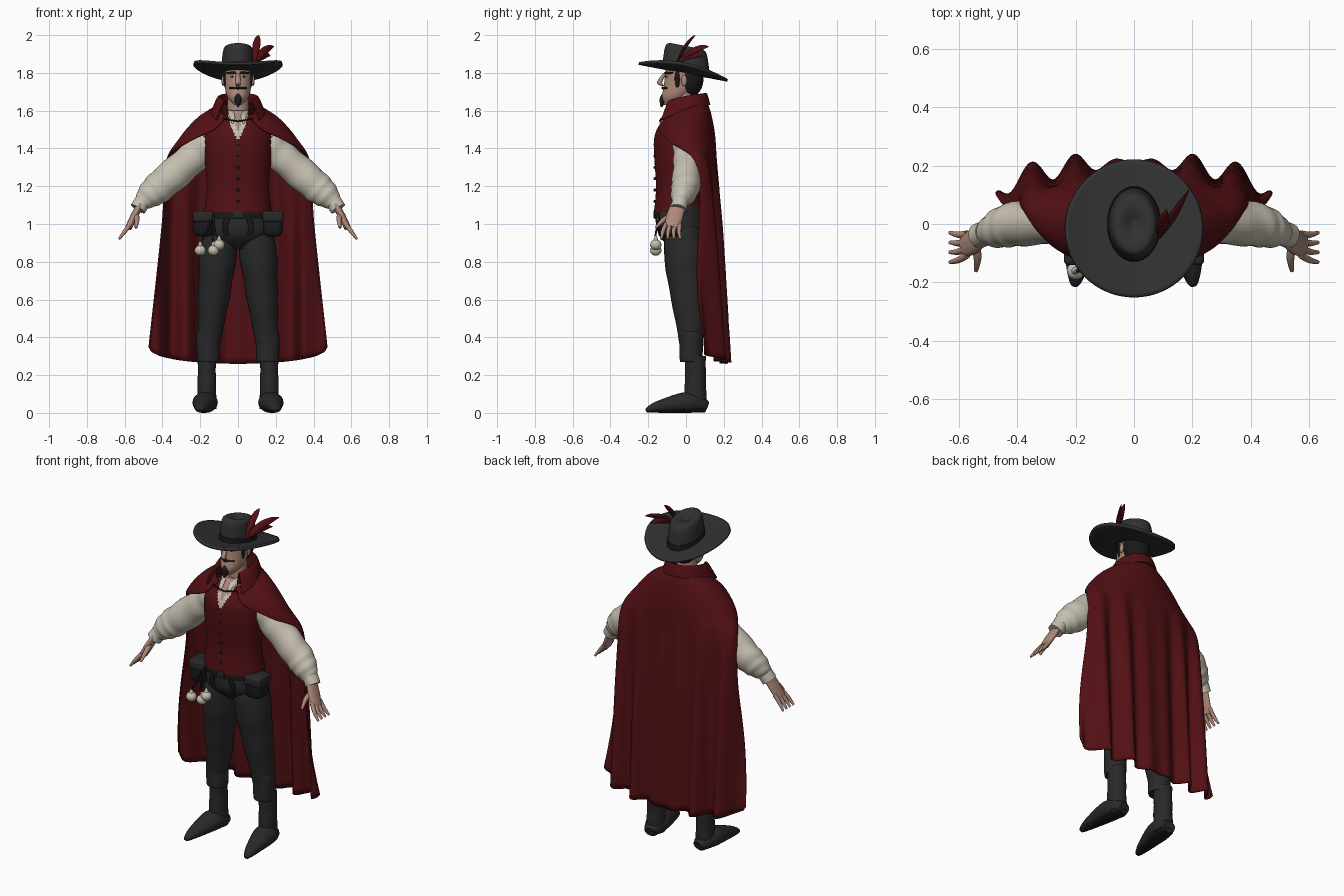
import bpy, bmesh, math
from mathutils import Vector

default_cube = bpy.data.objects.get("Cube")
if default_cube:
    bpy.data.objects.remove(default_cube, do_unlink=True)


def material(name, red, green, blue):
    mat = bpy.data.materials.new(name)
    mat.use_nodes = True
    mat.diffuse_color = (red, green, blue, 1)
    mat.node_tree.nodes["Principled BSDF"].inputs["Base Color"].default_value = (red, green, blue, 1)
    return mat


RED = material("dark red cloth", .085, .005, .007)
CHARCOAL = material("charcoal felt", .03, .03, .03)
DARK = material("dark cloth and leather", .022, .022, .023)
BLACK = material("black leather and hair", .01, .01, .01)
CREAM = material("cream linen", .56, .52, .43)
SKIN = material("skin", .42, .25, .19)


def spline(points, steps):
    """Smooth curve through points of any dimension."""
    curve = []
    last = len(points) - 1
    for i in range(last):
        neighbours = (points[max(i - 1, 0)], points[i], points[i + 1], points[min(i + 2, last)])
        for step in range(steps):
            t = step / steps
            curve.append([q + t / 2 * (r - p + t * (2 * p - 5 * q + 4 * r - s + t * (3 * (q - r) + s - p)))
                          for p, q, r, s in zip(*neighbours)])
    return curve + [list(points[-1])]


def bridge(bm, rings, closed=True):
    for lower, upper in zip(rings, rings[1:]):
        count = len(lower)
        for i in range(count if closed else count - 1):
            following = (i + 1) % count
            bm.faces.new((lower[i], lower[following], upper[following], upper[i]))


def finish(name, bm, mat, thickness=0):
    bmesh.ops.recalc_face_normals(bm, faces=bm.faces)
    mesh = bpy.data.meshes.new(name)
    bm.to_mesh(mesh)
    bm.free()
    part = bpy.data.objects.new(name, mesh)
    bpy.context.collection.objects.link(part)
    mesh.materials.append(mat)
    if thickness:
        solid = part.modifiers.new("thickness", "SOLIDIFY")
        solid.thickness, solid.offset = thickness, 0
    bpy.ops.object.select_all(action="DESELECT")
    part.select_set(True)
    bpy.context.view_layer.objects.active = part
    bpy.ops.object.shade_smooth_by_angle(angle=math.radians(50))
    return part


def tube(name, points, mat, depth=1, sides=24, steps=6, ref=(0, 1, 0), flat=False, wrinkle=0, shear=0):
    """Loft of ellipses through points of x, y, z and radius; depth scales the second radius."""
    bm = bmesh.new()
    path = spline(points, steps)
    rings = []
    for i, (x, y, z, radius) in enumerate(path):
        ahead, behind = path[min(i + 1, len(path) - 1)], path[max(i - 1, 0)]
        along = Vector((0, 0, 1)) if flat else (Vector(ahead[:3]) - Vector(behind[:3])).normalized()
        across = Vector(ref).cross(along).normalized()
        outward = along.cross(across)
        ring = []
        for j in range(sides):
            angle = math.tau * j / sides
            size = max(radius, .001) * (1 + wrinkle * math.sin(i + 2 * math.sin(angle)))
            point = Vector((x, y, z)) + size * (across * math.cos(angle) + outward * math.sin(angle) * depth)
            point.z -= shear * point.y
            ring.append(bm.verts.new(point))
        rings.append(ring)
    bridge(bm, rings)
    bm.faces.new(rings[0])
    bm.faces.new(rings[-1])
    return finish(name, bm, mat)


def stack(name, levels, mat, x=0, y=0, **options):
    """Upright form from pairs of height and radius."""
    return tube(name, [(x, y, z, radius) for z, radius in levels], mat, flat=True, **options)


def sheet(name, levels, mat, fold=0):
    """Cloth wrapped round the back; each level gives back height, edge rise, width, sweep, back y and edge y."""
    bm = bmesh.new()
    rings = []
    rows = spline(levels, 12)
    for i, (height, rise, width, sweep, back, edge) in enumerate(rows):
        limit = math.radians(sweep)
        reach = (back - edge) / (1 - math.cos(limit))
        deepening = max(0, i / len(rows) - .5) * 2
        ring = []
        for j in range(-70, 71):
            turn = j / 70
            x = width * math.sin(limit * turn)
            y = back - reach * (1 - math.cos(limit * turn))
            wave = math.cos(math.tau * (abs(x) - .2) / .15) * min(1, abs(x) / .2)
            ring.append(bm.verts.new((x, y + fold * deepening * wave, height + rise * turn ** 2)))
        rings.append(ring)
    bridge(bm, rings, closed=False)
    finish(name, bm, mat, thickness=.008)


def ball(name, location, size, mat):
    bm = bmesh.new()
    bmesh.ops.create_uvsphere(bm, u_segments=20, v_segments=12, radius=1)
    bmesh.ops.scale(bm, vec=size, verts=bm.verts)
    bmesh.ops.translate(bm, vec=location, verts=bm.verts)
    finish(name, bm, mat)


def box(name, location, size, mat, bevel):
    bm = bmesh.new()
    bmesh.ops.create_cube(bm, size=1)
    bmesh.ops.scale(bm, vec=size, verts=bm.verts)
    bmesh.ops.bevel(bm, geom=bm.edges[:], offset=bevel, segments=3, affect="EDGES", profile=.5)
    bmesh.ops.translate(bm, vec=location, verts=bm.verts)
    finish(name, bm, mat)


# Vest, with the open neckline coloured by a rule
vest = stack("vest", [(1.06, .18), (1.2, .165), (1.4, .18), (1.5, .16), (1.6, .06)], RED,
             y=-.035, depth=.75, sides=120, steps=18)
vest.data.materials.append(CREAM)
vest.data.materials.append(SKIN)
for face in vest.data.polygons:
    x, y, z = face.center
    if y < 0 and abs(x) < (z - 1.44) / 2:
        face.material_index = 2 if abs(x) < (z - 1.48) * .3 else 1
for i in range(6):
    ball(f"vest_button_{i + 1}", (0, -.163, 1.12 + .06 * i), (.008, .01, .008), BLACK)

# Hips and belt
stack("hips", [(.87, .08), (.95, .18), (1.1, .17)], DARK, y=-.02, depth=.7)
stack("belt", [(1.03, .18), (1.07, .18)], BLACK, y=-.035, depth=.74, sides=40)
box("belt_buckle", (0, -.168, 1.05), (.05, .01, .04), DARK, .003)

# Bulbs hung from the belt on cords
for i, (x, z) in enumerate([(-.2, .86), (-.13, .86), (-.1, .89)]):
    ball(f"bulb_{i + 1}", (x, -.16, z), (.03, .03, .028), CREAM)
    tube(f"bulb_{i + 1}_stem", [(x, -.16, z + .02, .015), (x, -.16, z + .05, .004)], CREAM)
    tube(f"bulb_{i + 1}_cord", [(x, -.16, z + .04, .005), (x / 2 - .07, -.16, .95, .005), (-.13, -.14, 1.04, .005)],
         BLACK, sides=8)

for label, side in (("left_", 1), ("right_", -1)):
    def limb(name, points, mat, **options):
        return tube(label + name, [(x * side, y, z, radius) for x, y, z, radius in points], mat, **options)

    # Pouches and loose strap
    box(label + "pouch", (.185 * side, -.08, 1), (.1, .11, .13), BLACK, .025)
    box(label + "pouch_flap", (.185 * side, -.08, 1.04), (.11, .12, .06), DARK, .015)
    limb("belt_strap", [(.05, -.16, 1.04, .012), (.07, -.15, .99, .016), (.06, -.14, .94, .01)], BLACK, depth=.4)

    # Trouser leg and boot
    limb("trouser_leg", [(.09, -.01, .97, .09), (.105, -.01, .85, .1), (.12, 0, .7, .09), (.14, .02, .5, .073),
                         (.16, .03, .3, .05)], DARK, depth=1.07, wrinkle=.015)
    stack(label + "boot_cuff", [(.42, .05), (.42, .062), (.28, .06), (.28, .05)], DARK, x=.157 * side, y=.027)
    stack(label + "boot_shaft", [(.3, .048), (.2, .048), (.1, .05), (.02, .052)], DARK, x=.165 * side, y=.05,
          depth=1.15, wrinkle=.02)
    foot = limb("boot_foot", [(.175 - y * .13, y, radius, radius) for y, radius in
                              [(.11, .03), (.07, .045), (0, .055), (-.13, .035), (-.19, .02), (-.21, .01)]],
                DARK, ref=(1, 0, 0), depth=1.2)
    foot.data.materials.append(BLACK)
    for face in foot.data.polygons:
        face.material_index = int(face.center.z < .015)

    # Sleeve and hand
    limb("sleeve", [(.15, 0, 1.44, .08), (.24, .01, 1.35, .085), (.4, 0, 1.21, .085), (.47, -.02, 1.15, .07),
                    (.51, -.035, 1.11, .042)], CREAM, depth=.9, wrinkle=.03, sides=32, steps=9)
    limb("cuff", [(.505, -.03, 1.12, .043), (.53, -.04, 1.08, .043)], CREAM)
    limb("palm", [(.52, -.04, 1.1, .018), (.55, -.06, 1.04, .02), (.58, -.075, .98, .018)], SKIN, depth=2.2)
    for i in range(4):
        spread = (i - 1.5) * .024
        limb(f"finger_{i + 1}", [(.57, -.07 + spread, 1, .012), (.6, -.08 + spread * 1.2, .96, .011),
                                 (.63, -.08 + spread * 1.4, .92, .006)], SKIN, sides=12)
    limb("thumb", [(.54, -.07, 1.05, .016), (.535, -.12, 1.02, .013), (.54, -.16, .98, .007)], SKIN, sides=12)

    # Lapel and shirt collar
    limb("lapel", [(.07, -.09, 1.57, .015), (.04, -.14, 1.5, .02), (0, -.17, 1.42, .006)], RED, depth=.4)
    limb("shirt_collar", [(.05, -.03, 1.6, .015), (.03, -.11, 1.57, .015), (.03, -.14, 1.53, .004)], CREAM, depth=.4)

    # Paired features of the face
    ball(label + "ear", (.08 * side, -.01, 1.76), (.008, .015, .03), SKIN)
    ball(label + "eye", (.03 * side, -.1, 1.78), (.012, .008, .006), CREAM)
    ball(label + "iris", (.03 * side, -.106, 1.78), (.005, .004, .005), BLACK)
    ball(label + "sideburn", (.066 * side, -.045, 1.77), (.01, .015, .05), BLACK)
    limb("brow", [(.01, -.11, 1.8, .006), (.04, -.1, 1.8, .006), (.06, -.07, 1.8, .004)], BLACK)
    limb("moustache", [(0, -.124, 1.72, .007), (.045, -.1, 1.72, .004)], BLACK)

# Neck, head, hair, nose and beard
stack("neck", [(1.53, .06), (1.7, .055)], SKIN, y=-.01)
tube("head", [(0, -.09, 1.63, .02), (0, -.06, 1.67, .055), (0, -.03, 1.73, .07), (0, -.01, 1.85, .075)],
     SKIN, depth=1.25, sides=36, flat=True)
ball("hair", (0, .02, 1.77), (.08, .073, .1), BLACK)
tube("nose", [(0, -.11, 1.8, .01), (0, -.14, 1.75, .014), (0, -.12, 1.73, .01)], SKIN, flat=True)
tube("beard", [(0, -.12, 1.69, .008), (0, -.12, 1.66, .02), (0, -.13, 1.62, .005)], BLACK, flat=True)

# Hat: tilted brim with raised sides, creased crown and band
bm = bmesh.new()
rings = []
for i in range(13):
    radius = .07 + .165 * i / 12
    ring = []
    for j in range(64):
        angle = math.tau * j / 64
        x, y = radius * math.cos(angle), radius * math.sin(angle)
        ring.append(bm.verts.new((x, y - .015, 1.805 - .19 * y + .8 * x ** 2)))
    rings.append(ring)
bridge(bm, rings)
finish("hat_brim", bm, CHARCOAL, thickness=.014)
stack("hat_crown", [(1.8, .09), (1.87, .085), (1.92, .078), (1.94, .065), (1.94, .04), (1.92, .01)], CHARCOAL,
      depth=1.4, sides=40, shear=.19)
stack("hat_band", [(1.81, .092), (1.84, .09)], BLACK, depth=1.4, sides=40, shear=.19)

# Feathers sweeping up and back from the band
root = Vector((.085, -.05, 1.85))
for name, tip in (("tall", (.11, .05, 2)), ("long", (.19, .12, 1.94)), ("short", (.17, .09, 1.89))):
    feather = []
    for part, radius in ((0, .005), (.4, .02), (.75, .016), (1, .002)):
        x, y, z = root.lerp(Vector(tip), part)
        feather.append((x, y, z + .08 * part * (1 - part), radius))
    tube(name + "_feather", feather, RED, depth=.45, sides=14)

# Cape with folds that deepen toward the hem, turned-down collar and cord
sheet("cape", [(1.64, -.07, .12, 150, .11, -.1), (1.58, -.08, .22, 145, .13, -.14), (1.47, -.04, .31, 120, .15, -.08),
               (1.32, 0, .38, 95, .16, .05), (1, 0, .4, 90, .18, .08), (.26, .09, .47, 90, .21, .09)], RED, fold=.04)
sheet("cape_collar", [(1.6, -.03, .08, 140, .095, -.085), (1.69, -.04, .1, 135, .105, -.09),
                      (1.63, -.08, .14, 125, .125, -.13)], RED)
tube("cape_cord", [(-.08, -.13, 1.56, .004), (0, -.14, 1.545, .004), (.08, -.13, 1.56, .004)], BLACK, sides=8)
